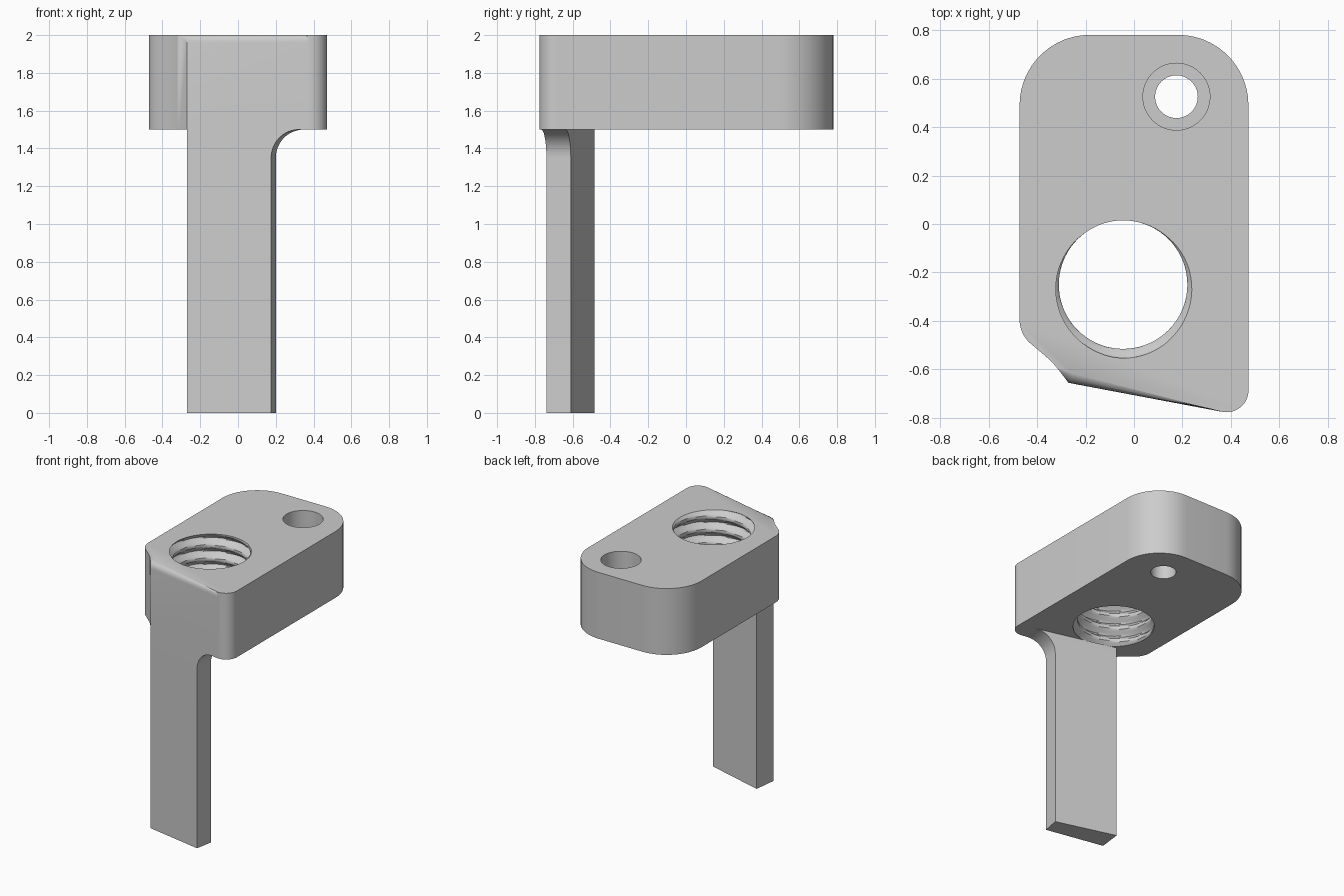
import bpy, bmesh, math
from mathutils import Vector

cube = bpy.data.objects.get("Cube")
if cube:
    bpy.data.objects.remove(cube, do_unlink=True)

grey = bpy.data.materials.new("light grey")
grey.use_nodes = True
COLOUR = (0.604, 0.604, 0.604, 1)
grey.diffuse_color = COLOUR
grey.node_tree.nodes["Principled BSDF"].inputs["Base Color"].default_value = COLOUR

HEAD_BOTTOM, HEAD_TOP = 1.5, 2.0
TAU = math.tau


def finish(bm, name):
    """Turn a bmesh into a named object."""
    bmesh.ops.recalc_face_normals(bm, faces=bm.faces)
    mesh = bpy.data.meshes.new(name)
    bm.to_mesh(mesh)
    bm.free()
    mesh.materials.append(grey)
    obj = bpy.data.objects.new(name, mesh)
    bpy.context.collection.objects.link(obj)
    return obj


def select_only(obj):
    bpy.ops.object.select_all(action="DESELECT")
    obj.select_set(True)
    bpy.context.view_layer.objects.active = obj


def loft(rings):
    """Join equal rings of points into a closed solid."""
    bm = bmesh.new()
    loops = [[bm.verts.new(p) for p in ring] for ring in rings]
    n = len(loops[0])
    for low, high in zip(loops, loops[1:]):
        for i in range(n):
            j = (i + 1) % n
            bm.faces.new((low[i], low[j], high[j], high[i]))
    bm.faces.new(loops[0][::-1])
    bm.faces.new(loops[-1])
    return bm


def round_corners(corners):
    """Replace each (x, y, radius) corner by a tangent arc."""
    points = []
    for i, (x, y, r) in enumerate(corners):
        p = Vector((x, y))
        if r == 0:
            points.append(p)
            continue
        a = (Vector(corners[i - 1][:2]) - p).normalized()
        b = (Vector(corners[(i + 1) % len(corners)][:2]) - p).normalized()
        half = a.angle(b) / 2
        centre = p + (a + b).normalized() * r / math.sin(half)
        start = p + a * r / math.tan(half) - centre
        end = p + b * r / math.tan(half) - centre
        first = math.atan2(start.y, start.x)
        sweep = math.remainder(math.atan2(end.y, end.x) - first, TAU)
        steps = max(4, round(abs(sweep) / 0.12))
        for k in range(steps + 1):
            t = first + sweep * k / steps
            points.append(centre + r * Vector((math.cos(t), math.sin(t))))
    return points


def ring(centre, radius, z, n=64):
    """Circle of points; radius may be a function of the angle."""
    out = []
    for i in range(n):
        a = TAU * i / n
        r = radius(a) if callable(radius) else radius
        out.append((centre[0] + r * math.cos(a), centre[1] + r * math.sin(a), z))
    return out


def cut(obj, bm):
    cutter = finish(bm, "cutter")
    cutter.hide_render = True
    mod = obj.modifiers.new("hole", "BOOLEAN")
    mod.operation = "DIFFERENCE"
    mod.solver = "EXACT"
    mod.object = cutter
    select_only(obj)
    bpy.ops.object.modifier_apply(modifier=mod.name)
    bpy.data.objects.remove(cutter, do_unlink=True)


# Head block with rounded corners and a rounded top rim
outline = round_corners([
    (0.472, 0.78, 0.29), (-0.472, 0.78, 0.29), (-0.472, -0.455, 0.13),
    (-0.335, -0.57, 0.4), (-0.27, -0.655, 0), (0.472, -0.795, 0.09)])
bm = loft([[(p.x, p.y, z) for p in outline] for z in (HEAD_BOTTOM, HEAD_TOP)])
rim = [e for e in bm.edges if all(v.co.z > HEAD_TOP - 0.01 for v in e.verts)]
bmesh.ops.bevel(bm, geom=rim, offset=0.04, segments=5, profile=0.5,
                affect="EDGES", clamp_overlap=False)
head = finish(bm, "head_block")

# Threaded hole: helical V groove
BORE, BORE_R, PITCH, DEPTH = (-0.045, -0.25), 0.265, 0.1, 0.04


def thread_radius(z):
    def radius(a):
        phase = ((z - HEAD_TOP) / PITCH - (a + 1.4) / TAU) % 1
        wave = 1 - 2 * min(phase, 1 - phase)
        return BORE_R + DEPTH * min(1, max(0, 1.35 * wave - 0.3))
    return radius


levels = 72
bottom, top = HEAD_BOTTOM - 0.053, HEAD_TOP + 0.047
heights = [bottom + (top - bottom) * i / levels for i in range(levels + 1)]
cut(head, loft([ring(BORE, thread_radius(z), z, 72) for z in heights]))

# Counterbored bolt hole
BOLT, BOLT_FLOOR = (0.175, 0.525), 1.75
cut(head, loft([ring(BOLT, r, z) for r, z in (
    (0.088, 1.4), (0.088, BOLT_FLOOR), (0.138, BOLT_FLOOR), (0.138, 2.1))]))

# Leg, flaring into the head with a quarter-round fillet on its left side
FILLET = 0.15
along = Vector((0.983, -0.185))
section = [Vector(p) for p in ((-0.27, -0.655), (0.175, -0.739), (0.2, -0.61), (-0.25, -0.485))]
steps = 12
profile = [(0, 0)]
for i in range(steps + 1):
    a = math.pi / 2 * i / steps
    profile.append((FILLET * (1 - math.cos(a)), HEAD_BOTTOM - FILLET * (1 - math.sin(a))))
rings = []
for shift, z in profile:
    pts = [section[0], section[1] + along * shift, section[2] + along * shift, section[3]]
    rings.append([(p.x, p.y, z) for p in pts])
leg = finish(loft(rings), "leg")

for obj in (head, leg):
    select_only(obj)
    bpy.ops.object.shade_smooth_by_angle(angle=math.radians(30))
